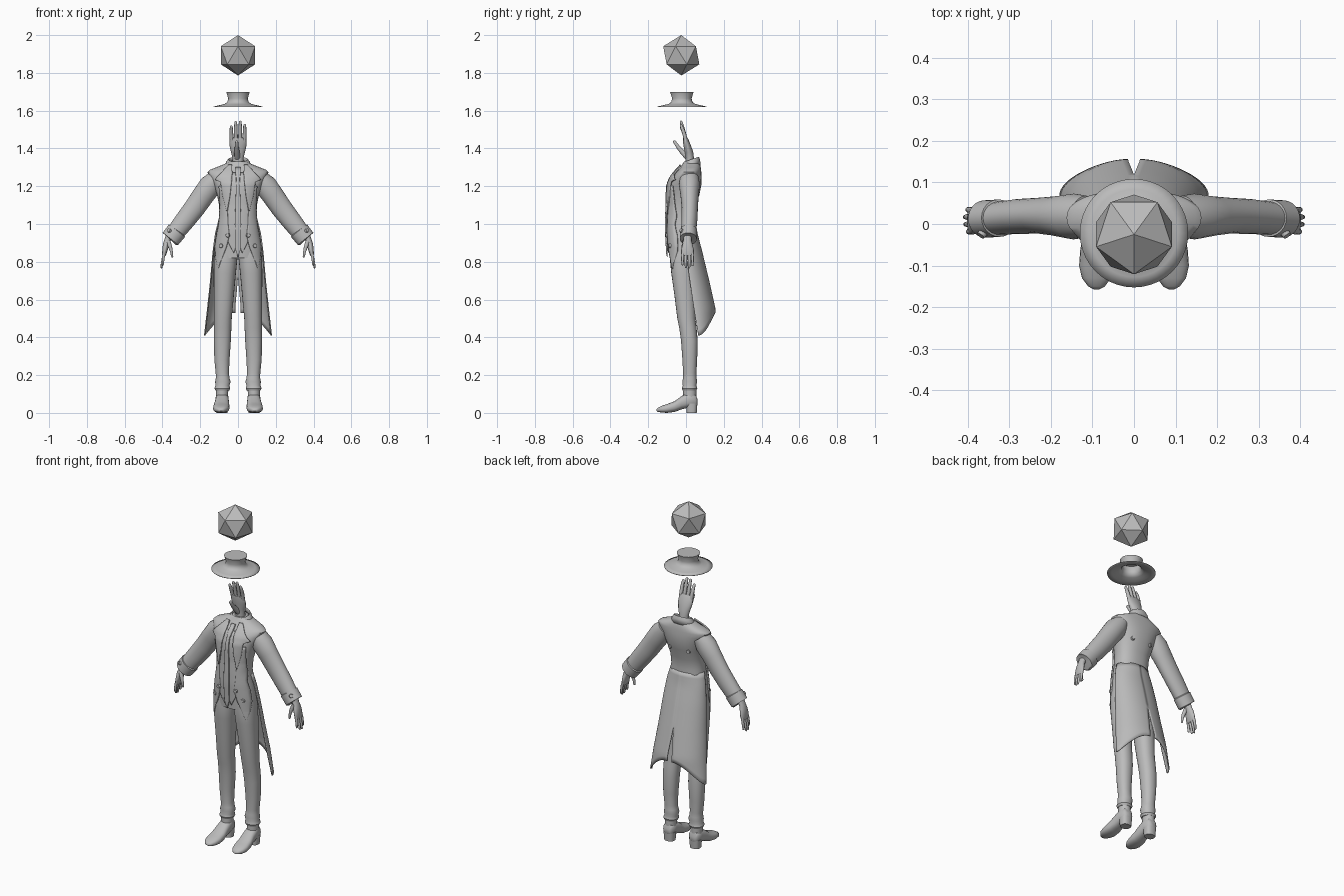
import bpy, bmesh, math
from mathutils import Vector, Matrix

if "Cube" in bpy.data.objects:
    bpy.data.objects.remove(bpy.data.objects["Cube"])

grey = bpy.data.materials.new("plain grey")
grey.diffuse_color = (0.5, 0.5, 0.5, 1)
grey.use_nodes = True
grey.node_tree.nodes["Principled BSDF"].inputs["Base Color"].default_value = grey.diffuse_color


def finish(name, bm, mirror=False, thick=0, smooth=40):
    bmesh.ops.recalc_face_normals(bm, faces=bm.faces)
    me = bpy.data.meshes.new(name)
    bm.to_mesh(me)
    bm.free()
    me.materials.append(grey)
    ob = bpy.data.objects.new(name, me)
    bpy.context.collection.objects.link(ob)
    if thick:
        m = ob.modifiers.new("thickness", 'SOLIDIFY')
        m.thickness, m.offset = thick, 0
    if mirror:
        ob.modifiers.new("mirror", 'MIRROR').use_clip = False
    if smooth:
        bpy.ops.object.select_all(action='DESELECT')
        ob.select_set(True)
        bpy.context.view_layer.objects.active = ob
        bpy.ops.object.shade_smooth_by_angle(angle=math.radians(smooth))
    return ob


def loft(bm, rings, closed=True, caps=True):
    vs = [[bm.verts.new(p) for p in r] for r in rings]
    n = len(vs[0])
    for a, b in zip(vs, vs[1:]):
        for i in range(n if closed else n - 1):
            j = (i + 1) % n
            bm.faces.new((a[i], a[j], b[j], b[i]))
    if caps and closed:
        bm.faces.new(vs[0])
        bm.faces.new(vs[-1])


def oval(cx, cy, z, rx, ry, n=32, p=2.0, tilt=0):
    pts = []
    for i in range(n):
        a = 2 * math.pi * i / n
        c, s = math.cos(a), math.sin(a)
        x = math.copysign(abs(c) ** (2 / p), c) * rx
        y = math.copysign(abs(s) ** (2 / p), s) * ry
        pts.append(Vector((cx + x, cy + y, z + tilt * y)))
    return pts


def tube(bm, path, side, n=14, round_tip=False):
    """path: (point, radius along side, radius across)"""
    path = [(Vector(p), a, b) for p, a, b in path]
    if round_tip:
        p, a, b = path[-1]
        d = (p - path[-2][0]).normalized()
        path += [(p + d * a * .6, a * .75, b * .75), (p + d * a * .95, a * .25, b * .25)]
    rings = []
    for k, (p, a, b) in enumerate(path):
        d = (path[min(k + 1, len(path) - 1)][0] - path[max(k - 1, 0)][0]).normalized()
        v = d.cross(Vector(side)).normalized()
        u = v.cross(d)
        rings.append([p + u * a * math.cos(t) + v * b * math.sin(t)
                      for t in (2 * math.pi * i / n for i in range(n))])
    loft(bm, rings)


def lerp_rows(rows, z):
    rows = sorted(rows)
    z = min(max(z, rows[0][0]), rows[-1][0])
    for a, b in zip(rows, rows[1:]):
        if z <= b[0]:
            t = (z - a[0]) / (b[0] - a[0])
            return [p + (q - p) * t for p, q in zip(a[1:], b[1:])]


# Floating icosahedron
bm = bmesh.new()
bmesh.ops.create_icosphere(bm, subdivisions=1, radius=.107,
    matrix=Matrix.Translation((0, -.025, 1.893)) @ Matrix.Rotation(-math.pi / 2, 4, 'Z'))
finish("floating_icosahedron", bm, smooth=0)

# Hat: open underneath
bm = bmesh.new()
loft(bm, [oval(0, -.022, z, r, r, 40) for z, r in
          ((1.62, .13), (1.626, .105), (1.634, .07), (1.645, .055), (1.665, .05), (1.698, .061))], caps=False)
bm.faces.new([bm.verts.new(p) for p in oval(0, -.022, 1.698, .061, .061, 40)])
bmesh.ops.remove_doubles(bm, verts=bm.verts, dist=1e-5)
finish("hat", bm, thick=.003)

# Coat body, rows: z, centre y, half width, half depth
BODY = [(.76, -.02, .128, .066), (.82, -.02, .122, .068), (.9, -.018, .121, .074), (.97, -.022, .11, .074),
        (1.04, -.025, .098, .07), (1.1, -.02, .1, .072), (1.16, -.01, .112, .082), (1.21, -.003, .13, .085),
        (1.25, .006, .15, .077), (1.275, .015, .162, .066), (1.287, .02, .148, .06), (1.3, .025, .115, .053),
        (1.318, .028, .07, .046), (1.33, .028, .048, .038)]
PW = 2.3
bm = bmesh.new()
loft(bm, [oval(0, cy, z, rx, ry, 40, PW) for z, cy, rx, ry in BODY[1:]])
finish("coat_body", bm, smooth=50)


def front_point(x, z, off):
    cy, rx, ry = lerp_rows(BODY, z)
    k = min(abs(x) / rx, .985)
    return Vector((x, cy - off - ry * (1 - k ** PW) ** (1 / PW), z))


def panel(name, rows, off, thick=.008, cols=7):
    """Cloth strip laid on the chest, rows: z, inner x, outer x"""
    bm = bmesh.new()
    zs = [rows[0][0] + (rows[-1][0] - rows[0][0]) * i / 24 for i in range(25)]
    zs = sorted(set(zs + [r[0] for r in rows]))
    rings = []
    for z in zs:
        a, b = lerp_rows(rows, z)
        rings.append([front_point(a + (b - a) * i / cols, z, off) for i in range(cols + 1)])
    loft(bm, rings, closed=False)
    finish(name, bm, mirror=True, thick=thick)


panel("waistcoat", [(1.27, .012, .03), (1.1, .0, .06), (.95, .0, .06), (.9, .004, .05), (.85, .02, .024)], .004)
panel("tie", [(1.3, .0, .012), (1.27, .0, .014), (1.24, .0, .009), (1.0, .0, .017), (.87, .0, .015), (.83, .0, .002)], .012)
panel("lapel", [(1.312, .032, .05), (1.27, .03, .088), (1.235, .032, .122), (1.222, .034, .092),
                (1.15, .042, .08), (1.07, .056, .06)], .012)
panel("coat_front", [(1.2, .04, .1), (1.1, .056, .094), (1.0, .052, .1), (.94, .045, .113), (.88, .06, .122),
                     (.82, .083, .116), (.765, .103, .106)], .008)

# Collar, lower at the front
bm = bmesh.new()
loft(bm, [oval(0, cy, z, rx, ry, 32, 2, .35) for z, cy, rx, ry in
          ((1.295, .024, .074, .052), (1.325, .026, .062, .046), (1.34, .028, .052, .04), (1.325, .028, .044, .034))],
     caps=False)
finish("collar", bm, thick=.004)

# Coat tail, split at the back
SKIRT = [(.4, .067, .178, .088), (.55, .042, .161, .112), (.7, .02, .145, .1), (.85, .0, .132, .084),
         (.95, -.012, .119, .07), (1.02, -.024, .101, .071)]
bm = bmesh.new()
rings = []
for i in range(21):
    row = []
    for j in range(17):
        a = math.pi / 2 * j / 16
        z = 1.02 + (.41 + .12 * math.sin(a) ** 2 - 1.02) * i / 20
        cy, rx, ry = lerp_rows(SKIRT, z)
        a *= 1 - .055 * max(0, min(1, (.72 - z) / .15))
        row.append(Vector((math.cos(a) * rx, cy + math.sin(a) * ry, z)))
    rings.append(row)
loft(bm, rings, closed=False)
finish("coat_tail", bm, mirror=True, thick=.006)

# Sleeve and turned cuff
Y = (0, 1, 0)
bm = bmesh.new()
tube(bm, [((.115, .018, 1.245), .05, .045), ((.145, .018, 1.205), .055, .06), ((.185, .019, 1.15), .048, .058),
          ((.23, .02, 1.085), .043, .056), ((.28, .018, 1.02), .042, .053), ((.325, .014, .963), .04, .049),
          ((.355, .012, .925), .04, .047)], Y, 24)
finish("sleeve", bm, mirror=True)
bm = bmesh.new()
tube(bm, [((.322, .014, .967), .04, .047), ((.324, .014, .964), .045, .054), ((.358, .012, .921), .045, .052),
          ((.36, .012, .919), .038, .044)], Y, 24)
finish("cuff", bm, mirror=True)


def hand(name, mat, mirror, thumb_x):
    """Fingers along +z, palm faces -y"""
    bm = bmesh.new()
    X = (1, 0, 0)
    tube(bm, [((0, .022, 0), .03, .026), ((0, .02, .05), .029, .022), ((0, .016, .08), .037, .022),
              ((0, .006, .115), .045, .019), ((0, -.002, .145), .045, .015), ((0, -.006, .158), .04, .011)], X, 20)
    for i, top in enumerate((.215, .237, .24, .222)):
        x = -.0345 + .023 * i
        tube(bm, [((x * .95, .0, .135), .0105, .011), ((x, -.006, .165), .0105, .0105),
                  ((x * 1.03, -.015, (top + .165) / 2), .0095, .0095), ((x * 1.03, -.026, top), .0075, .0075)],
             X, 10, True)
    t = thumb_x
    tube(bm, [((t * .6, .012, .05), .017, .017), ((t, -.02, .082), .014, .014),
              ((t * 1.1, -.042, .108), .0105, .0105), ((t * 1.1, -.061, .135), .008, .008)], X, 10, True)
    bmesh.ops.transform(bm, matrix=mat, verts=bm.verts)
    finish(name, bm, mirror, smooth=60)


# Hand in place of a head, and the two arm hands
hand("head_hand", Matrix.Translation((0, 0, 1.3)), False, -.006)
d = Vector((.44, 0, -.9)).normalized()
palm = Vector((-.9, 0, -.44)).normalized()
frame = Matrix((Vector((0, 1, 0)), -palm, d)).transposed().to_4x4()
hand("arm_hand", Matrix.Translation((.345, .008, .938)) @ frame @ Matrix.Scale(.74, 4), True, -.03)

# Trouser leg, rows: z, centre x, centre y, half width, half depth
bm = bmesh.new()
loft(bm, [oval(cx, cy, z, rx, ry, 24, 2.2) for z, cx, cy, rx, ry in
          ((.9, .062, -.018, .055, .06), (.82, .065, -.02, .062, .066), (.74, .07, -.016, .059, .062),
           (.62, .075, -.006, .053, .055), (.5, .08, .002, .047, .048), (.45, .081, .01, .046, .046),
           (.38, .083, .018, .045, .044), (.28, .085, .02, .04, .039), (.21, .083, .02, .035, .035),
           (.185, .081, .02, .036, .036), (.165, .08, .02, .041, .039), (.145, .082, .019, .037, .036),
           (.13, .083, .019, .042, .041), (.118, .083, .019, .036, .036))])
finish("trouser_leg", bm, mirror=True)

# Boot: shaft, shoe and heel
bm = bmesh.new()
loft(bm, [oval(.084, .02, z, rx, ry, 20) for z, rx, ry in ((.05, .032, .034), (.09, .032, .035), (.15, .033, .034))])
finish("boot_shaft", bm, mirror=True)
bm = bmesh.new()
rings = []
for y, cx, lo, hi, hw in ((.06, .084, .045, .075, .018), (.05, .084, .03, .1, .03), (.015, .084, .028, .11, .035),
                          (-.025, .085, .018, .088, .037), (-.06, .087, .005, .062, .042), (-.1, .089, .0, .047, .043),
                          (-.13, .09, .002, .037, .035), (-.15, .09, .006, .026, .02), (-.157, .09, .01, .018, .007)):
    rings.append([Vector((p.x, y, (lo + hi) / 2 + p.y)) for p in oval(cx, 0, 0, hw, (hi - lo) / 2, 20, 2.5)])
loft(bm, rings)
finish("shoe", bm, mirror=True, smooth=50)
bm = bmesh.new()
loft(bm, [oval(.084, .03, z, r, r * .92, 20, 2.6) for z, r in ((0, .029), (.05, .033))])
finish("shoe_heel", bm, mirror=True)


def button(name, pos, normal, r=.012):
    bm = bmesh.new()
    q = Vector(normal).to_track_quat('Z', 'Y').to_matrix().to_4x4()
    bmesh.ops.create_cone(bm, cap_ends=True, segments=16, radius1=r, radius2=r * .8, depth=.012,
                          matrix=Matrix.Translation(pos) @ q)
    finish(name, bm, mirror=True)


# Buttons
for i, (x, z) in enumerate(((.055, .94), (.09, .885))):
    button(f"front_button_{i + 1}", front_point(x, z, .014), (x * 3, -1, 0))
button("back_button", (.06, .064, 1.16), (.3, 1, 0))
button("cuff_button", (.365, -.024, .965), (.6, -.8, .4))
